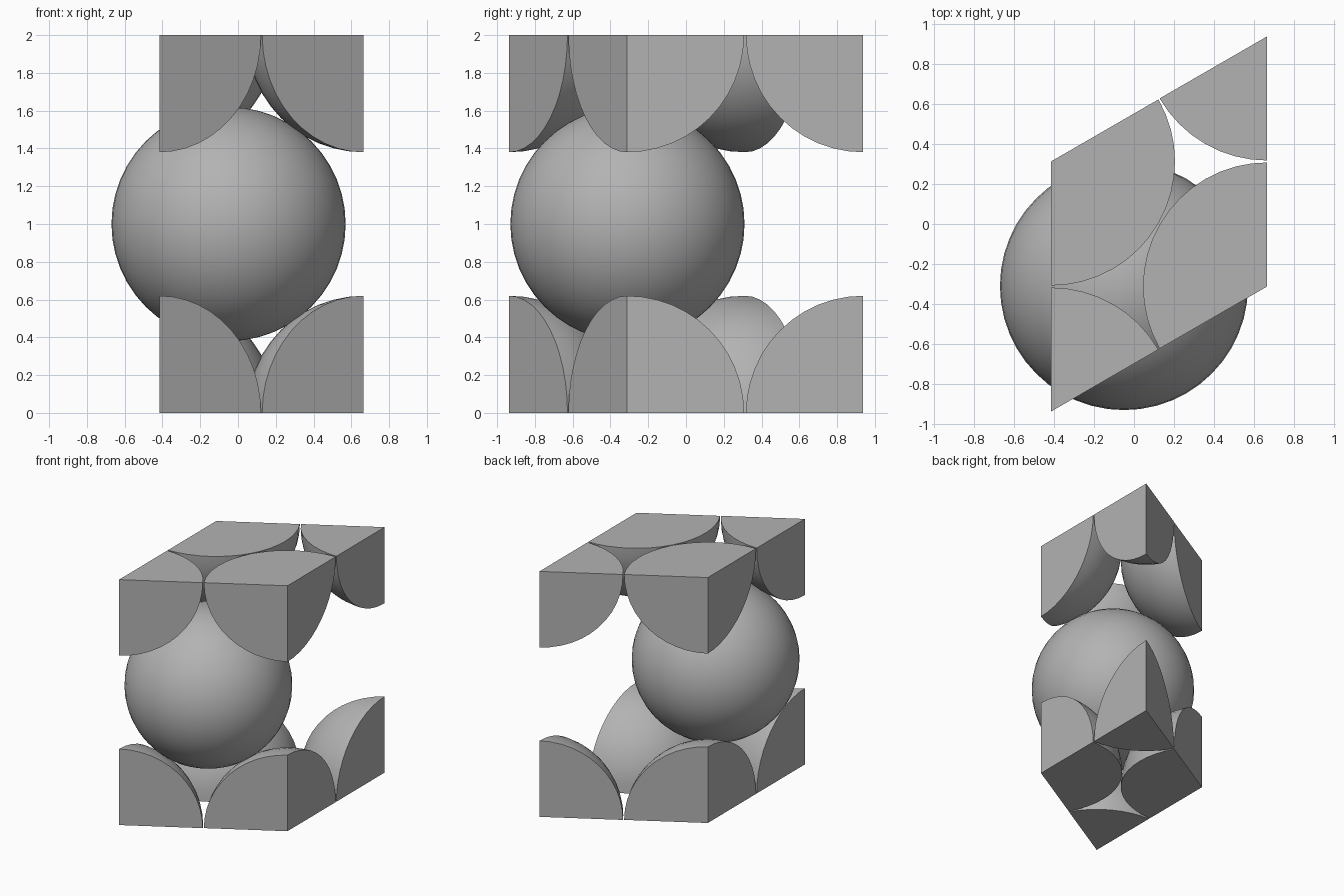
import bpy, bmesh, math
from mathutils import Vector

if "Cube" in bpy.data.objects:
    bpy.data.objects.remove(bpy.data.objects["Cube"])

R = 0.62          # sphere radius
RINGS = 12        # steps from equator to pole
H = 2.0           # cell height

grey = bpy.data.materials.new("mid grey")
grey.diffuse_color = (0.45, 0.45, 0.45, 1)
grey.use_nodes = True
grey.node_tree.nodes["Principled BSDF"].inputs["Base Color"].default_value = grey.diffuse_color


def finish(bm, name, loc):
    bmesh.ops.recalc_face_normals(bm, faces=bm.faces)
    me = bpy.data.meshes.new(name)
    bm.to_mesh(me)
    bm.free()
    ob = bpy.data.objects.new(name, me)
    bpy.context.collection.objects.link(ob)
    ob.location = loc
    me.materials.append(grey)
    bpy.ops.object.select_all(action='DESELECT')
    ob.select_set(True)
    bpy.context.view_layer.objects.active = ob
    bpy.ops.object.shade_smooth_by_angle(angle=math.radians(30))


def corner_wedge(name, loc, start, sweep, up):
    """Closed slice of a half sphere, cut by the sides of the cell."""
    bm = bmesh.new()
    n = round(sweep / 7.5)
    centre = bm.verts.new((0, 0, 0))
    pole = bm.verts.new((0, 0, up * R))
    grid = []
    for i in range(n + 1):
        a = math.radians(start + sweep * i / n)
        col = []
        for j in range(RINGS):
            t = math.pi / 2 * j / RINGS
            col.append(bm.verts.new((R * math.cos(t) * math.cos(a),
                                     R * math.cos(t) * math.sin(a),
                                     up * R * math.sin(t))))
        grid.append(col)
    # curved skin
    for c, d in zip(grid, grid[1:]):
        for j in range(RINGS - 1):
            bm.faces.new((c[j], d[j], d[j + 1], c[j + 1]))
        bm.faces.new((c[-1], d[-1], pole))
    # flat cut faces: two sides and the base
    for col in (grid[0], grid[-1]):
        bm.faces.new([centre] + col + [pole])
    bm.faces.new([centre] + [c[0] for c in grid])
    finish(bm, name, loc)


# corner position, first edge direction and opening angle (degrees)
corners = {
    "front_left": ((-0.415, -0.9375), 30, 60),
    "front_right": ((0.665, -0.3125), 90, 120),
    "back_right": ((0.665, 0.9375), 210, 60),
    "back_left": ((-0.415, 0.3125), 270, 120),
}
for label, ((x, y), start, sweep) in corners.items():
    corner_wedge("lower_corner_" + label, (x, y, 0), start, sweep, 1)
    corner_wedge("upper_corner_" + label, (x, y, H), start, sweep, -1)

# whole sphere nested between the layers
bm = bmesh.new()
bmesh.ops.create_uvsphere(bm, u_segments=48, v_segments=24, radius=R)
finish(bm, "middle_sphere", Vector((-0.05, -0.31, H / 2)))
